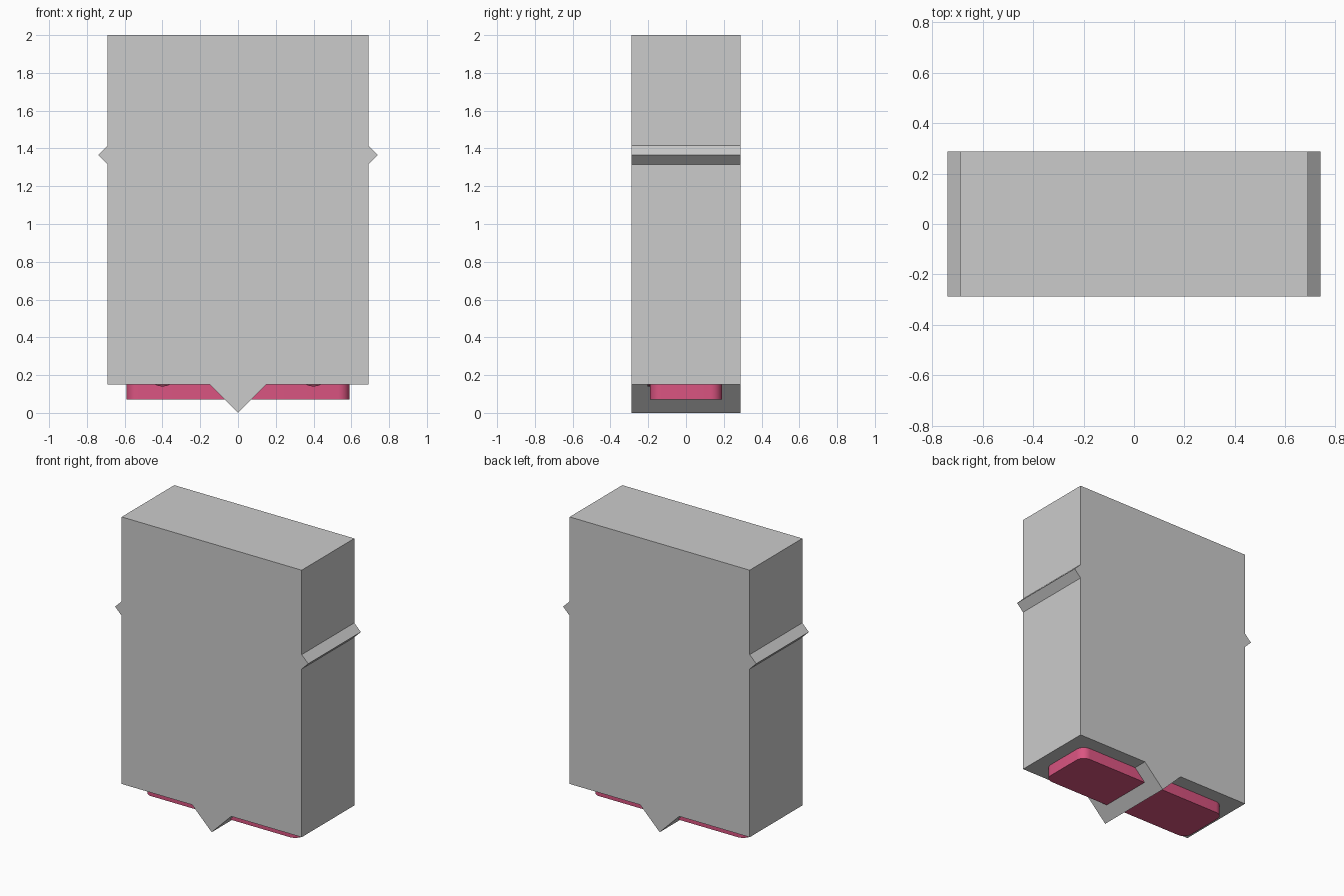
import bpy, bmesh, math

if "Cube" in bpy.data.objects:
    bpy.data.objects.remove(bpy.data.objects["Cube"])


def prism(name, outline, start, direction, length):
    """Extrude a closed outline (mapped to 3D by start) along a direction."""
    bm = bmesh.new()
    face = bm.faces.new([bm.verts.new(start(a, b)) for a, b in outline])
    ext = bmesh.ops.extrude_face_region(bm, geom=[face])
    moved = [g for g in ext["geom"] if isinstance(g, bmesh.types.BMVert)]
    bmesh.ops.translate(bm, verts=moved, vec=[c * length for c in direction])
    bmesh.ops.recalc_face_normals(bm, faces=bm.faces)
    mesh = bpy.data.meshes.new(name)
    bm.to_mesh(mesh)
    bm.free()
    obj = bpy.data.objects.new(name, mesh)
    bpy.context.collection.objects.link(obj)
    return obj


def smooth(obj):
    bpy.ops.object.select_all(action='DESELECT')
    obj.select_set(True)
    bpy.context.view_layer.objects.active = obj
    bpy.ops.object.shade_smooth_by_angle(angle=math.radians(35))


def material(name, color):
    mat = bpy.data.materials.new(name)
    mat.diffuse_color = color
    mat.use_nodes = True
    mat.node_tree.nodes["Principled BSDF"].inputs["Base Color"].default_value = mat.diffuse_color
    return mat


# Slab body with a side ridge and a bottom keel: half outline, mirrored
half = [(0.15, 0.15), (0.69, 0.15), (0.69, 1.315), (0.74, 1.365), (0.69, 1.415), (0.69, 2.0)]
outline = [(0, 0)] + half + [(-x, z) for x, z in reversed(half)]
prism("body", outline, lambda x, z: (x, -0.288, z), (0, 1, 0), 0.576)

# Rounded red pad under the body, passing behind the keel
w, d, r, steps = 0.59, 0.19, 0.06, 8
rounded = []
for q, (sx, sy) in enumerate([(1, 1), (-1, 1), (-1, -1), (1, -1)]):
    for i in range(steps + 1):
        a = (q + i / steps) * math.pi / 2
        rounded.append((sx * (w - r) + r * math.cos(a), sy * (d - r) + r * math.sin(a)))
pad = prism("base_pad", rounded, lambda x, y: (x, y, 0.07), (0, 0, 1), 0.2)
pad.data.materials.append(material("red", (0.7, 0.09, 0.22, 1)))
smooth(pad)

# Two round studs on the pad front, mostly hidden inside the body
dark = material("dark_red", (0.25, 0.04, 0.08, 1))
for side, x in (("left", -0.4), ("right", 0.4)):
    bpy.ops.mesh.primitive_cylinder_add(vertices=32, radius=0.085, depth=0.03,
                                        location=(x, -0.19, 0.225),
                                        rotation=(math.pi / 2, 0, 0))
    stud = bpy.context.object
    stud.name = side + "_stud"
    stud.data.materials.append(dark)
    smooth(stud)
